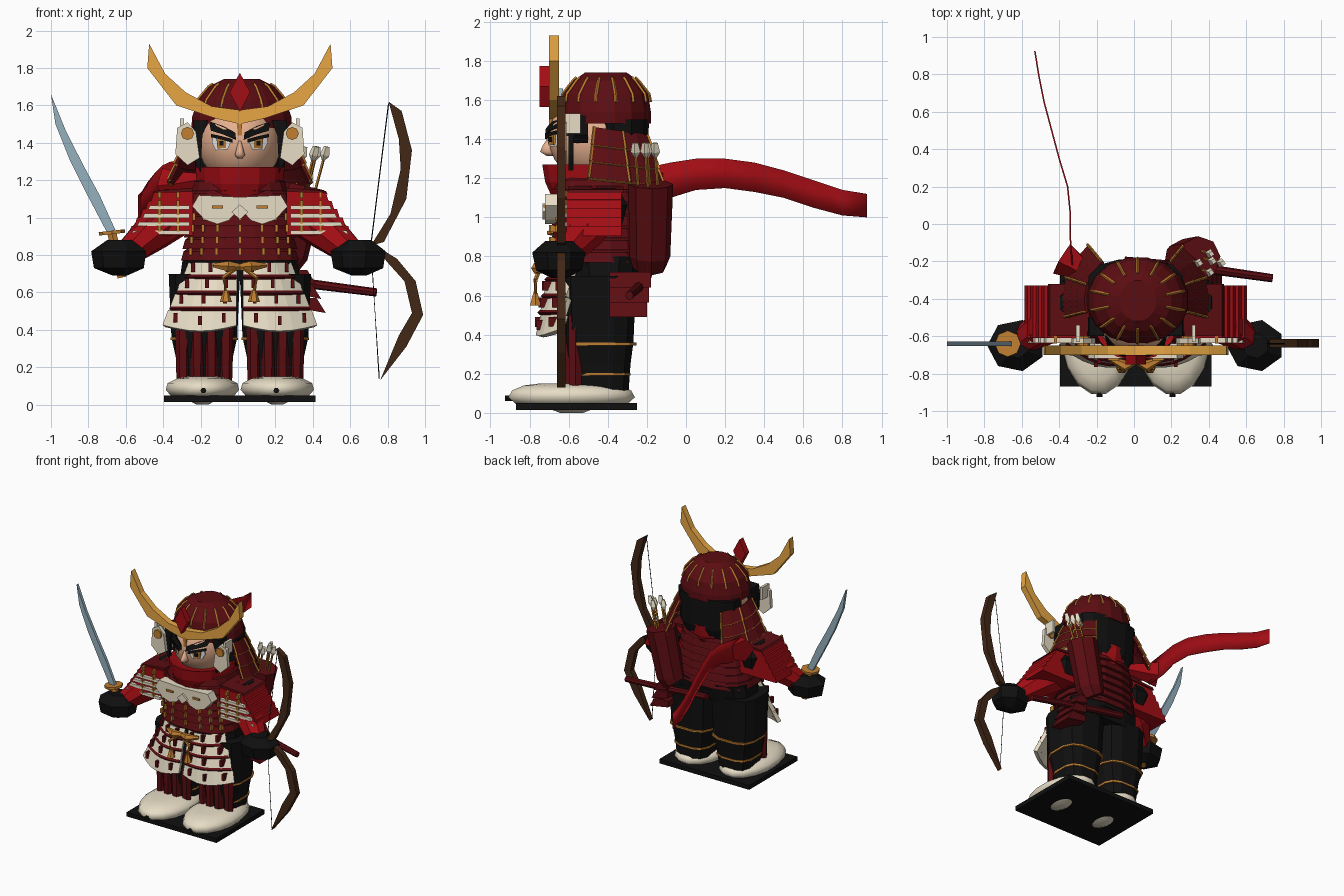
import bpy, bmesh, math
from mathutils import Vector

if "Cube" in bpy.data.objects:
    bpy.data.objects.remove(bpy.data.objects["Cube"])

C = 0.01                      # centre line of the figure in x
COLORS = {
    "dark_red": (0.105, 0.004, 0.006), "red": (0.36, 0.004, 0.007),
    "black": (0.005, 0.005, 0.005), "cream": (0.80, 0.72, 0.56),
    "gold": (0.83, 0.40, 0.06), "bronze": (0.53, 0.21, 0.03),
    "skin": (0.84, 0.46, 0.29), "steel": (0.30, 0.44, 0.52),
    "brown": (0.055, 0.020, 0.008), "white": (0.9, 0.9, 0.9)}
MATS = {}
for k, c in COLORS.items():
    MATS[k] = bpy.data.materials.new(k)
    MATS[k].diffuse_color = (*c, 1)


def mesh(name, verts, faces, mat, smooth=False, thick=0):
    bm = bmesh.new()
    vs = [bm.verts.new(v) for v in verts]
    for f in faces:
        bm.faces.new([vs[i] for i in f]).smooth = smooth
    bmesh.ops.recalc_face_normals(bm, faces=bm.faces)
    me = bpy.data.meshes.new(name)
    bm.to_mesh(me)
    bm.free()
    me.materials.append(MATS[mat])
    ob = bpy.data.objects.new(name, me)
    bpy.context.collection.objects.link(ob)
    if thick:
        m = ob.modifiers.new("thickness", "SOLIDIFY")
        m.thickness, m.offset = thick, 0
    return ob


def skin_rings(name, rings, mat, smooth=False):
    """Closed skin over a list of equal rings of points."""
    n = len(rings[0])
    faces = [(k * n + i, k * n + (i + 1) % n, (k + 1) * n + (i + 1) % n, (k + 1) * n + i)
             for k in range(len(rings) - 1) for i in range(n)]
    faces += [tuple(range(n)), tuple((len(rings) - 1) * n + i for i in range(n))]
    return mesh(name, [p for r in rings for p in r], faces, mat, smooth)


def oval(t, rx, ry, power=2):
    c, s = math.cos(t), math.sin(t)
    e = 2 / power
    return math.copysign(abs(c) ** e, c) * rx, math.copysign(abs(s) ** e, s) * ry


def loft(name, cx, cy, rows, mat, n=12, power=2, smooth=False):
    """Stack of ovals; each row is (z, rx, ry)."""
    rings = []
    for z, rx, ry in rows:
        pts = [oval(2 * math.pi * (i + .5) / n, rx, ry, power) for i in range(n)]
        rings.append([(cx + x, cy + y, z) for x, y in pts])
    return skin_rings(name, rings, mat, smooth)


def tube(name, path, radii, mat, n=6):
    path = [Vector(p) for p in path]
    if not isinstance(radii, (list, tuple)):
        radii = [radii] * len(path)
    rings = []
    for k, p in enumerate(path):
        d = path[min(k + 1, len(path) - 1)] - path[max(k - 1, 0)]
        q = d.to_track_quat('Z', 'Y')
        rings.append([p + q @ Vector((math.cos(a) * radii[k], math.sin(a) * radii[k], 0))
                      for a in (2 * math.pi * i / n for i in range(n))])
    return skin_rings(name, rings, mat)


def slab(name, pts, y0, y1, mat, s=1, cx=0):
    """Outline in x, z pulled from y0 to y1."""
    return skin_rings(name, [[(cx + s * x, y, z) for x, z in pts] for y in (y0, y1)], mat)


def box(name, lo, hi, mat):
    pts = [(lo[0], lo[2]), (hi[0], lo[2]), (hi[0], hi[2]), (lo[0], hi[2])]
    return slab(name, pts, lo[1], hi[1], mat)


def sheet(name, rows, mat, thick=0.012, smooth=False):
    n = len(rows[0])
    faces = [(k * n + i, k * n + i + 1, (k + 1) * n + i + 1, (k + 1) * n + i)
             for k in range(len(rows) - 1) for i in range(n - 1)]
    return mesh(name, [p for r in rows for p in r], faces, mat, smooth, thick)


# Base and body core
box("base_plate", (-.395, -.87, .015), (.415, -.25, .05), "black")
loft("hips", C, -.42, [(.66, .33, .17), (.80, .31, .2)], "black", power=3)
loft("waist_belt", C, -.45, [(.745, .30, .225), (.785, .31, .235)], "black", 16, 2.5)

# Banded body armour with front lacing
for k in range(7):
    z = .77 + .062 * k
    r = .32 - .008 * k if k < 5 else .29 - .03 * (k - 5)
    loft("body_armour_band", C, -.45, [(z, r, .24), (z + .05, r - .015, .228),
         (z + .068, r - .04, .21)], "dark_red", 16, 2.6)
    for j in range(-3, 4):
        if k < 4:
            x, y = oval(-math.pi / 2 + j * .3, r, .245, 2.6)
            box("armour_lace", (C + x - .008, -.45 + y - .006, z + .03),
                (C + x + .008, -.45 + y + .03, z + .068), "bronze")

# Scarf wrapped round the neck, knot and flying tail
loft("neck_scarf", C, -.46, [(1.09, .20, .22), (1.18, .235, .26), (1.27, .245, .275),
     (1.25, .19, .2)], "red", 14)
tube("scarf_knot", [(-.2, -.3, 1.2), (-.3, -.23, 1.18), (-.38, -.18, 1.17)], [.04, .07, .1], "red", 5)
tail = [(-.33, -.22, 1.25, 1.08), (-.34, -.08, 1.28, 1.10), (-.34, .05, 1.3, 1.14),
        (-.355, .2, 1.3, 1.15), (-.40, .35, 1.28, 1.13), (-.44, .5, 1.24, 1.10),
        (-.48, .65, 1.19, 1.05), (-.51, .8, 1.14, 1.01), (-.53, .925, 1.12, 1.0)]
sheet("scarf_tail", [[(x, y, a), (x, y, b)] for x, y, a, b in tail], "red", .008, True)

# Head, nose and hair
HC, HR = Vector((C, -.45, 1.41)), Vector((.225, .255, .24))
rows = [(HC.z - HR.z * math.cos(a), HR.x * math.sin(a), HR.y * math.sin(a))
        for a in (math.pi * (i + .3) / 12.6 for i in range(13))]
loft("head", HC.x, HC.y, rows, "skin", 24, smooth=True)
loft("nose", C, -.695, [(1.315, .012, .02), (1.335, .03, .055), (1.36, .022, .045), (1.41, .008, .012)], "skin", 8, smooth=True)
loft("back_hair", C, -.325, [(1.15, .18, .10), (1.25, .245, .13), (1.5, .26, .14)], "black", 12, 2.5)


def face_plate(name, pts, off, mat, s):
    """Thin plate laid on the curved face."""
    def surf(x, z, o):
        d = 1 - (x / HR.x) ** 2 - ((z - HC.z) / HR.z) ** 2
        return (C + s * x, HC.y - HR.y * math.sqrt(max(d, .02)) - o, z)
    skin_rings(name, [[surf(x, z, o) for x, z in pts] for o in (off, off - .009)], mat)


for s in (-1, 1):
    face_plate("eye_white", [(.05, 1.40), (.065, 1.365), (.13, 1.36), (.15, 1.40), (.145, 1.435), (.055, 1.415)], .012, "white", s)
    face_plate("iris", [(.075, 1.372), (.12, 1.37), (.125, 1.425), (.075, 1.415)], .016, "bronze", s)
    face_plate("pupil", [(.088, 1.385), (.11, 1.385), (.11, 1.41), (.088, 1.41)], .020, "black", s)
    face_plate("upper_eyelid", [(.04, 1.40), (.10, 1.418), (.155, 1.43), (.155, 1.448), (.10, 1.436), (.04, 1.42)], .020, "black", s)
    face_plate("eyebrow", [(.02, 1.415), (.09, 1.445), (.155, 1.465), (.165, 1.515), (.09, 1.49), (.025, 1.455)], .018, "black", s)
    slab("side_hair", [(.17, 1.52), (.25, 1.52), (.255, 1.42), (.225, 1.38), (.20, 1.44)], -.60, -.50, "black", s, C)
    slab("sideburn", [(.20, 1.45), (.26, 1.45), (.25, 1.32), (.21, 1.24)], -.60, -.575, "black", s, C)

# Helmet with ribs, crest horns and gem
dome = [(1.48, .275, .235), (1.54, .27, .235), (1.63, .24, .22), (1.70, .18, .165), (1.74, .10, .11)]
loft("helmet_dome", C + .01, -.41, dome, "dark_red", 16)
for i in range(14):
    t = 2 * math.pi * (i + .5) / 14
    tube("helmet_rib", [(C + .01 + oval(t, a + .001, b)[0], -.41 + oval(t, a, b + .001)[1], z)
                        for z, a, b in [(1.59, .255, .228)] + dome[2:4] + [(1.715, .155, .148)]], .008, "bronze", 4)
horn = [(0, 1.50), (.13, 1.53), (.34, 1.60), (.495, 1.80), (.485, 1.93), (.40, 1.77),
        (.29, 1.67), (.15, 1.595), (0, 1.575)]
for s in (-1, 1):
    slab("crest_horn", horn, -.70, -.65, "gold", s, C)
    slab("ear_guard", [(.215, 1.32), (.28, 1.28), (.345, 1.34), (.335, 1.48), (.28, 1.51), (.235, 1.46)],
         -.64, -.61, "cream", s, C)
    box("ear_guard_fold", (C + s * .30, -.63, 1.43), (C + s * .32, -.54, 1.53), "cream")
    tube("ear_guard_boss", [(C + s * .28, -.655, 1.45), (C + s * .28, -.6, 1.45)], .035, "bronze", 8)
slab("crest_gem", [(0, 1.565), (.055, 1.67), (0, 1.775), (-.055, 1.67)], -.75, -.70, "red", 1, C)
box("visor_stud", (C - .012, -.70, 1.44), (C + .012, -.65, 1.52), "bronze")

# Flared neck guard in three tiers on each side, laced in gold
for s in (-1, 1):
    for k in range(3):
        def rim(r, z):
            return [(C + s * r * math.cos(a), -.41 + r * math.sin(a), z - .04 * math.sin(a))
                    for a in (math.radians(-14 + 16 * j) for j in range(5))]
        top, low = rim(.27 + .035 * k, 1.45 - .085 * k), rim(.315 + .035 * k, 1.36 - .085 * k)
        sheet("neck_guard_tier", [top, low], "dark_red", .014)
        tube("neck_guard_edge", low, .008, "bronze", 4)
        for j in (0, 2, 4):
            o = Vector((s * .012, .006, .004))
            tube("neck_guard_lace", [Vector(top[j]) + o, Vector(low[j]) + o], .008, "bronze", 4)

# Breastplate wings and centre stud
for s in (-1, 1):
    slab("breastplate_wing", [(0, 1.05), (.06, .985), (.12, .965), (.19, .99), (.255, 1.06), (.22, 1.12), (0, 1.11)],
         -.72, -.64, "cream", s, C)
    box("breastplate_tie", (C + s * .12 - .03, -.73, 1.05), (C + s * .12 + .03, -.715, 1.065), "bronze")
slab("breastplate_diamond", [(0, .99), (.045, 1.03), (0, 1.07), (-.045, 1.03)], -.735, -.70, "cream", 1, C)

# Belt bow
for s in (-1, 1):
    tube("belt_bow_loop", [(C, -.73, .735), (C + s * .06, -.76, .74), (C + s * .14, -.72, .745)],
         [.02, .032, .012], "bronze")
    tube("belt_bow_cord", [(C + s * .02, -.75, .73), (C + s * .09, -.77, .68), (C + s * .075, -.77, .60)], .012, "bronze")
    tube("belt_tassel", [(C + s * .075, -.77, .61), (C + s * .075, -.77, .55)], [.014, .032], "bronze")

# Arms, shoulder guards, gloves, legs and feet
for s in (-1, 1):
    def X(v):
        return C + s * v
    loft("shoulder", X(.34), -.42, [(.96, .09, .1), (1.06, .13, .13), (1.15, .07, .08)], "black", 8)
    tube("sleeve", [(X(.27), -.45, 1.06), (X(.45), -.52, .94), (X(.60), -.62, .81)], [.12, .115, .075], "red", 8)
    loft("glove", X(.64), -.65, [(.69, .04, .04), (.73, .14, .12), (.82, .155, .14), (.88, .07, .07)], "black", 7)
    slab("shoulder_guard_cap", [(.25, 1.135), (.47, 1.125), (.46, 1.142), (.25, 1.16)], -.60, -.32, "dark_red", s, C)
    for k in range(5):
        z, o = 1.085 - .045 * k, .46 + .03 * k
        slab("shoulder_guard_tier", [(.25, z), (o + .015, z), (o, z + .05), (.25, z + .055)], -.61, -.33, "red", s, C)
        if k:
            slab("shoulder_guard_plate", [(.27, z + .004), (o, z + .004), (o - .01, z + .026), (.27, z + .026)],
                 -.635, -.60, "cream", s, C)
        for x in (.33, .43):
            box("shoulder_guard_lace", (X(x) - .008, -.64, z + .02), (X(x) + .008, -.6, z + .052), "bronze")
    # Front skirt panels: four curved tiers laced in red
    for k in range(4):
        z, w, y = .755 - .085 * k, .245 + .037 * k, -.66 - .018 * k
        def arc(w, y, z, drop):
            return [(X(.02 + w * f), y - .03 * math.sin(math.pi * f) + .10 * f * f,
                     z - drop * math.sin(math.pi * f)) for f in (0, .17, .34, .5, .67, .84, 1)]
        low = arc(w + .03, y - .025, z - .08, .03 if k == 3 else 0)
        sheet("skirt_panel_tier", [arc(w, y, z, 0), low], "cream", .03)
        if k < 3:
            tube("skirt_panel_cord", [(x, yy - .012, zz + .008) for x, yy, zz in low], .013, "dark_red", 4)
        for j in (1, 3, 5):
            x, yy, zz = low[j]
            box("skirt_panel_lace", (x - .01, yy - .02, zz + .035), (x + .01, yy + .03, zz + .085), "dark_red")
    # Trousers, shin splints and gold ties
    loft("trouser_leg", X(.19), -.44, [(.11, .135, .15), (.25, .155, .16), (.36, .18, .175), (.70, .195, .19)],
         "black", 12, 3)
    for j in range(4):
        x = X(.19 + (j - 1.5) * .076)
        tube("shin_splint", [(x, -.595 + .02 * abs(j - 1.5), z) for z in (.10, .3, .5)], [.034, .040, .040], "dark_red", 6)
    for z, r in ((.19, .155), (.345, .185)):
        loft("shin_tie", X(.19), -.43, [(z, r, r - .005), (z + .014, r, r - .005)], "bronze", 12, 3)
    loft("foot", X(.2), -.585, [(0, .03, .06), (.015, .06, .10), (.045, .17, .29), (.08, .20, .33),
         (.115, .19, .31), (.14, .14, .25), (.15, .08, .17)], "cream", 16, smooth=True)
    tube("toe_split", [(X(.195), -.925, .075), (X(.195), -.88, .075)], .016, "black")

# Side skirt panel, scabbard, quiver and arrows
for k in range(3):
    z = .72 - .075 * k
    slab("side_skirt_tier", [(.30, z), (.37 + .025 * k, z), (.42 + .025 * k, z - .08), (.30, z - .05)],
         -.39, -.18 - .01 * k, "dark_red")
tube("scabbard", [(-.05, -.2, .70), (.35, -.235, .65), (.74, -.29, .60)], [.026, .026, .022], "dark_red", 8)
tube("quiver", [(.24, -.19, .75), (.27, -.185, .80), (.35, -.18, 1.17)], [.09, .105, .115], "dark_red", 8)
for dx, dy in ((-.05, 0), (0, -.05), (.05, 0), (0, .05), (.01, .01)):
    a, b = Vector((.35 + dx, -.19 + dy, 1.1)), Vector((.41 + dx * 1.2, -.21 + dy, 1.36))
    tube("arrow_shaft", [a, b], .008, "bronze", 5)
    tube("arrow_feather", [a.lerp(b, .78), a.lerp(b, .9), b + Vector((.005, 0, .02))], [.006, .026, .016], "cream", 4)

# Sword
slab("sword_blade", [(-1, 1.66), (-.976, 1.5), (-.9, 1.31), (-.805, 1.12), (-.70, .92),
     (-.656, .935), (-.74, 1.12), (-.827, 1.28), (-.923, 1.47)], -.652, -.628, "steel")
tube("sword_guard", [(-.673, -.64, .912), (-.675, -.64, .93)], .07, "bronze", 8)
tube("sword_grip", [(-.675, -.64, .92), (-.62, -.64, .68)], .028, "bronze")

# Bow and string
slab("bow_upper_limb", [(.805, 1.62), (.875, 1.57), (.93, 1.36), (.90, 1.10), (.78, .87), (.71, .85),
     (.815, 1.02), (.87, 1.26), (.86, 1.42)], -.66, -.615, "brown")
slab("bow_lower_limb", [(.72, .86), (.85, .78), (.95, .66), (.99, .48), (.90, .31), (.76, .13),
     (.86, .37), (.93, .49), (.89, .66), (.80, .76)], -.66, -.615, "brown")
tube("bow_string", [(.805, -.64, 1.61), (.71, -.64, .85), (.755, -.64, .14)], .003, "black", 4)

for m in bpy.data.materials:
    if m.users and not m.is_grease_pencil:
        m.use_nodes = True
        m.node_tree.nodes["Principled BSDF"].inputs["Base Color"].default_value = m.diffuse_color
